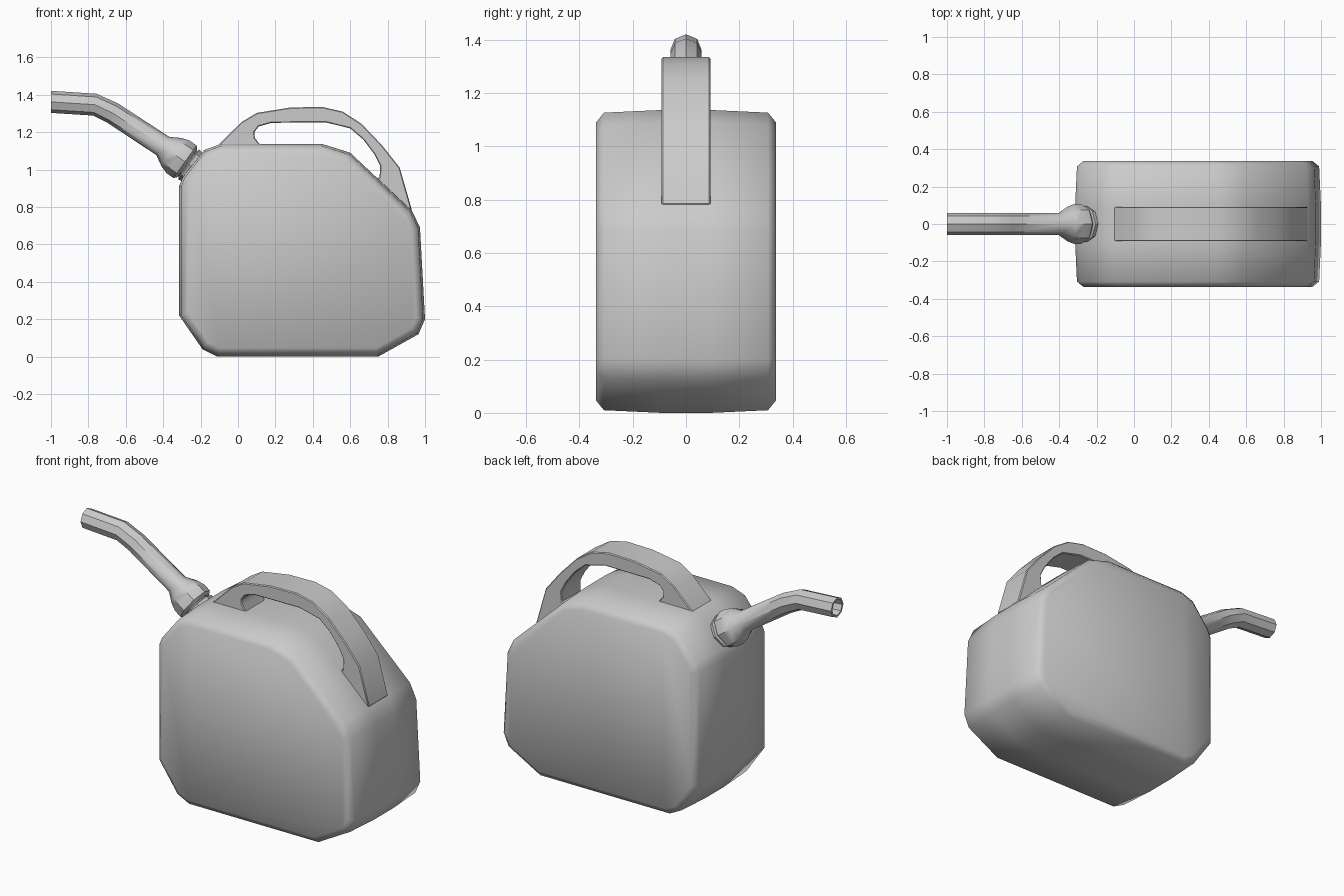
import bpy, bmesh, math
from mathutils import Vector

if "Cube" in bpy.data.objects:
    bpy.data.objects.remove(bpy.data.objects["Cube"])


def loft(name, rings, angle=35):
    """Skin a list of closed rings with quads and cap both ends."""
    bm = bmesh.new()
    loops = [[bm.verts.new(p) for p in ring] for ring in rings]
    n = len(loops[0])
    for a, b in zip(loops, loops[1:]):
        for i in range(n):
            j = (i + 1) % n
            bm.faces.new((a[i], a[j], b[j], b[i]))
    bm.faces.new(loops[0])
    bm.faces.new(loops[-1])
    bmesh.ops.recalc_face_normals(bm, faces=bm.faces)
    mesh = bpy.data.meshes.new(name)
    bm.to_mesh(mesh)
    bm.free()
    obj = bpy.data.objects.new(name, mesh)
    bpy.context.collection.objects.link(obj)
    bpy.ops.object.select_all(action='DESELECT')
    obj.select_set(True)
    bpy.context.view_layer.objects.active = obj
    bpy.ops.object.shade_smooth_by_angle(angle=math.radians(angle))
    return obj


def inset(points, d):
    """Move a counter-clockwise outline inwards by d."""
    result = []
    for i, p in enumerate(points):
        p = Vector(p)
        a = (p - Vector(points[i - 1])).normalized()
        b = (Vector(points[(i + 1) % len(points)]) - p).normalized()
        na, nb = Vector((-a.y, a.x)), Vector((-b.y, b.x))
        result.append(p + (na + nb) * d / (1 + na.dot(nb)))
    return result


def at_y(points, y):
    return [(p[0], y, p[1]) for p in points]


# Body: octagon-like side outline, slightly bulged, chamfered at the two faces
outline = [(-0.315, 0.91), (-0.315, 0.22), (-0.19, 0.04), (-0.11, 0.0),
           (0.75, 0.0), (0.965, 0.12), (1.0, 0.20), (0.973, 0.69),
           (0.93, 0.78), (0.60, 1.09), (0.45, 1.137), (-0.09, 1.137),
           (-0.18, 1.105), (-0.295, 0.96)]
layers = [(-0.337, 0.046), (-0.308, 0.01), (-0.09, 0.0),
          (0.09, 0.0), (0.308, 0.01), (0.337, 0.046)]
loft("can_body", [at_y(inset(outline, d), y) for y, d in layers], 50)

# Handle: arched strap with its feet sunk into the body
outer = [(-0.12, 1.11), (-0.10, 1.137), (0.02, 1.255), (0.10, 1.303),
         (0.28, 1.332), (0.45, 1.335), (0.56, 1.31), (0.66, 1.245),
         (0.77, 1.13), (0.865, 1.01), (0.93, 0.782), (0.90, 0.77)]
inner = [(0.72, 0.94), (0.757, 0.96), (0.76, 1.02), (0.73, 1.08),
         (0.67, 1.16), (0.60, 1.22), (0.47, 1.252), (0.18, 1.25),
         (0.11, 1.23), (0.088, 1.20), (0.09, 1.17), (0.115, 1.137), (0.12, 1.11)]
handle = loft("handle", [at_y(outer + inner, y) for y in (-0.092, 0.092)], 40)
bevel = handle.modifiers.new("edge_softening", 'BEVEL')
bevel.width = 0.005
bevel.segments = 1
bevel.limit_method = 'ANGLE'
bevel.angle_limit = math.radians(75)


# Round parts: rings given as (x, z, radius, direction angle in the xz plane)
def tube(name, stations, sides):
    rings = []
    for x, z, r, deg in stations:
        a = math.radians(deg)
        up = Vector((math.sin(a), 0, math.cos(a)))
        side = Vector((0, 1, 0))
        rings.append([Vector((x, 0, z)) + r * (
            up * math.cos(2 * math.pi * k / sides) + side * math.sin(2 * math.pi * k / sides))
            for k in range(sides)])
    return loft(name, rings, 40)


TILT = 35.5
AXIS = Vector((math.cos(math.radians(TILT)), -math.sin(math.radians(TILT))))


def along(s, r):
    p = Vector((-0.32, 1.068)) + AXIS * s
    return (p.x, p.y, r, TILT)


# Spout: bent tube, flared collar at the base, hollow mouth
tube("spout", [(-0.86, 1.355, 0.045, 2), (-1.0, 1.362, 0.047, 0),
               (-1.0, 1.362, 0.059, 0), (-0.765, 1.347, 0.059, 9),
               (-0.67, 1.302, 0.059, 28), along(-0.10, 0.06),
               along(-0.045, 0.092), along(0.0, 0.107), along(0.045, 0.107),
               along(0.06, 0.09)], 8)

# Neck ring joining the spout to the body
tube("neck", [along(0.04, 0.085), along(0.065, 0.085), along(0.07, 0.098),
              along(0.10, 0.092), along(0.16, 0.085)], 8)
